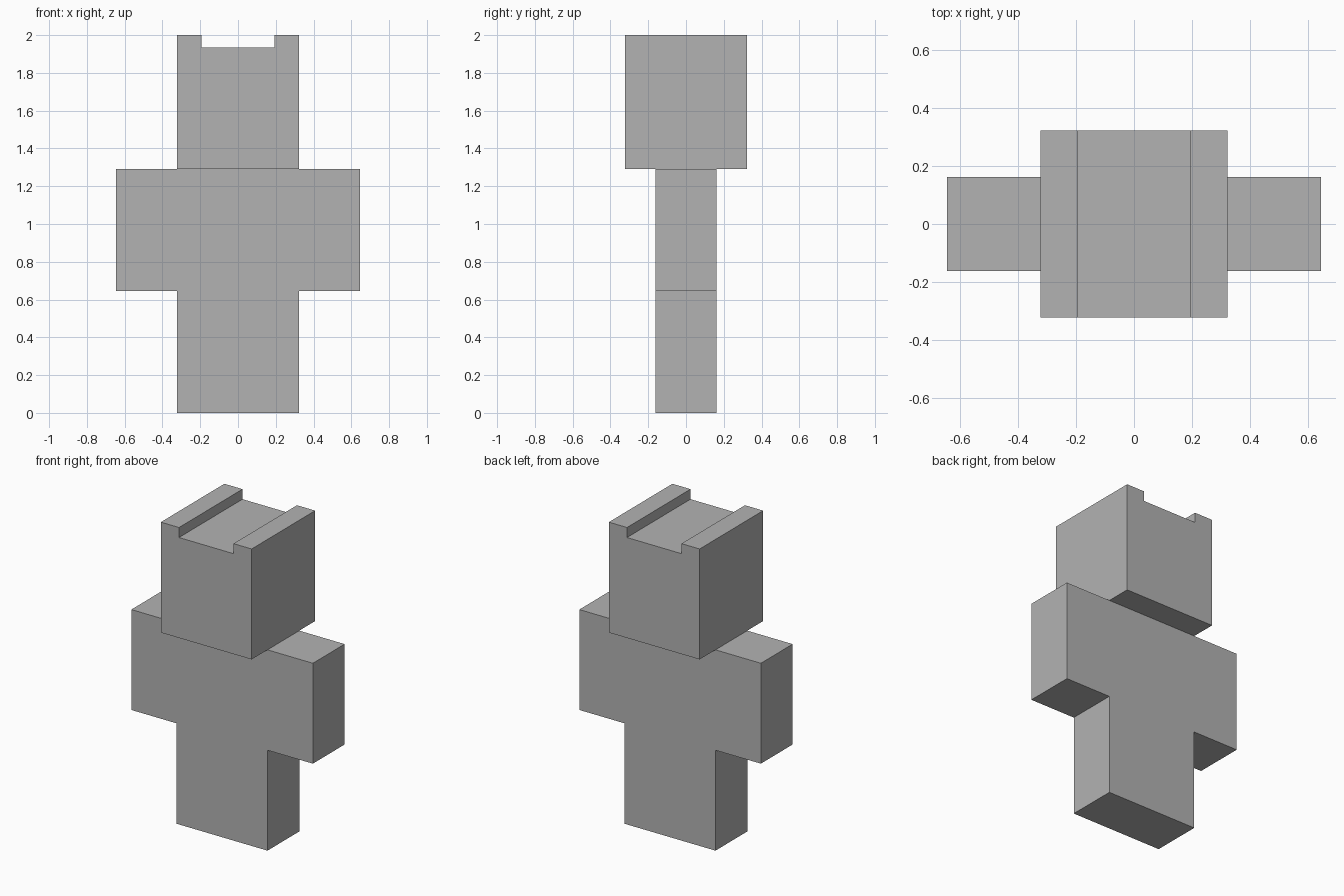
import bpy
import bmesh
from mathutils import Matrix, Vector

if "Cube" in bpy.data.objects:
    bpy.data.objects.remove(bpy.data.objects["Cube"], do_unlink=True)

U = 2 / 31  # one block unit: the figure stands 31 units tall

grey = bpy.data.materials.new("plain grey")
grey.use_nodes = True
grey.diffuse_color = (0.45, 0.45, 0.45, 1)
grey.node_tree.nodes["Principled BSDF"].inputs["Base Color"].default_value = grey.diffuse_color


def block(name, x, z, size):
    """Flat-shaded box, centred on x and y = 0, with its base at z (block units)."""
    bm = bmesh.new()
    centre = Vector((x, 0, z + size[2] / 2)) * U
    bmesh.ops.create_cube(bm, size=U, matrix=Matrix.LocRotScale(centre, None, Vector(size)))
    mesh = bpy.data.meshes.new(name)
    bm.to_mesh(mesh)
    bm.free()
    mesh.materials.append(grey)
    obj = bpy.data.objects.new(name, mesh)
    bpy.context.collection.objects.link(obj)
    return obj


# Trunk and head
block("torso", 0, 10, (10, 5, 10))
block("head", 0, 20, (10, 10, 10))

# Paired limbs and the raised strips along the head's top edges
for side, s in (("left", 1), ("right", -1)):
    block(side + "_leg", s * 2.5, 0, (5, 5, 10))
    block(side + "_arm", s * 7.5, 10, (5, 5, 10))
    block(side + "_head_strip", s * 4, 30, (2, 10, 1))
